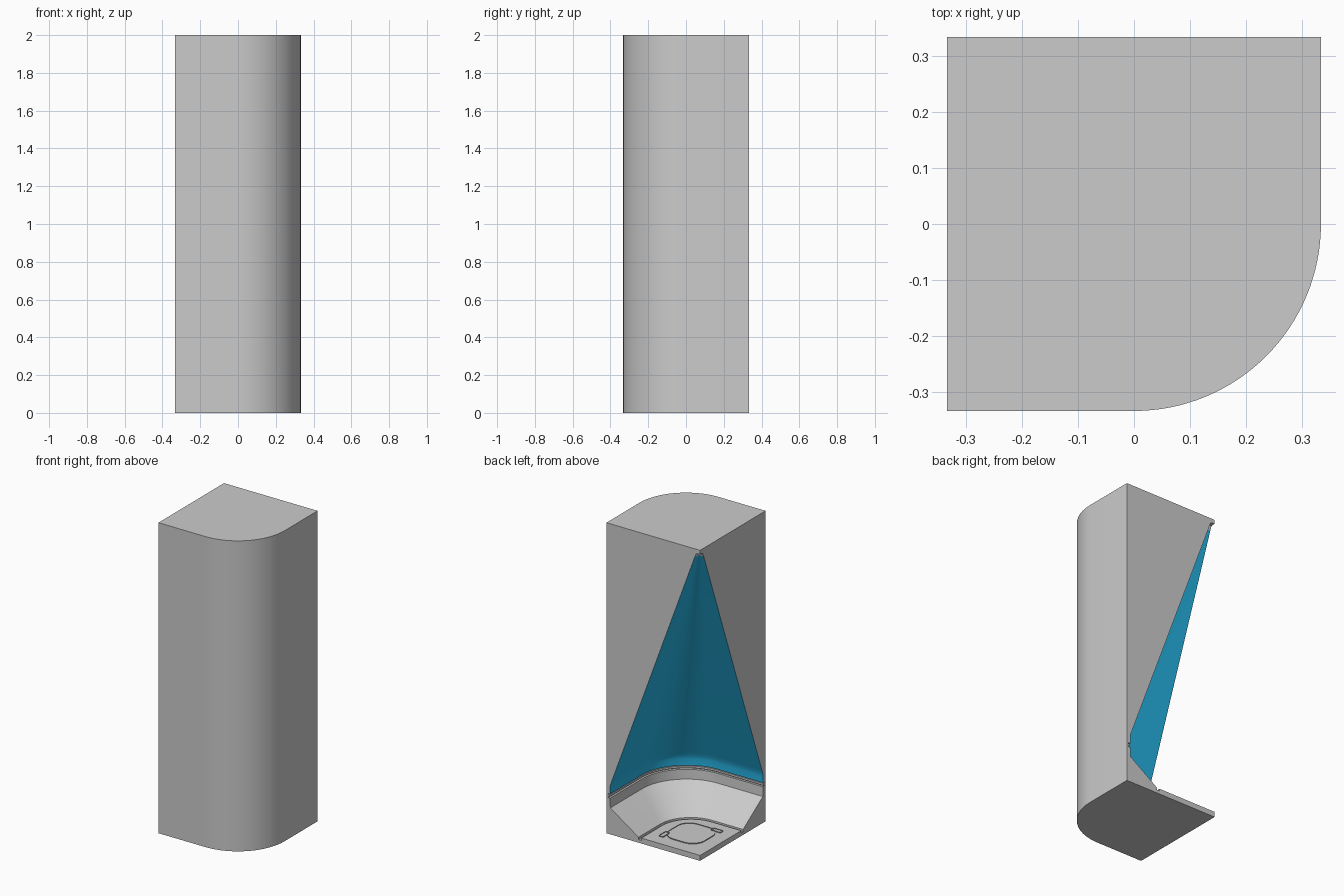
import bpy, bmesh
from math import sin, cos, pi, radians

if "Cube" in bpy.data.objects:
    bpy.data.objects.remove(bpy.data.objects["Cube"])

H = 1 / 3  # half width of the square footprint

# L-shaped path with one rounded corner, scaled out of the open back-left corner
PATH = [(1, 0)]
for i in range(33):
    a = pi / 2 * i / 32
    PATH.append((0.5 + 0.5 * cos(a), -0.5 - 0.5 * sin(a)))
PATH.append((0, -1))


def material(name, color):
    m = bpy.data.materials.new(name)
    m.diffuse_color = color
    m.use_nodes = True
    m.node_tree.nodes["Principled BSDF"].inputs["Base Color"].default_value = m.diffuse_color
    return m


def finish(bm, name, mats=()):
    bmesh.ops.remove_doubles(bm, verts=bm.verts, dist=1e-5)
    bmesh.ops.recalc_face_normals(bm, faces=bm.faces)
    me = bpy.data.meshes.new(name)
    bm.to_mesh(me)
    bm.free()
    for m in mats:
        me.materials.append(m)
    ob = bpy.data.objects.new(name, me)
    bpy.context.collection.objects.link(ob)
    bpy.ops.object.select_all(action='DESELECT')
    ob.select_set(True)
    bpy.context.view_layer.objects.active = ob
    bpy.ops.object.shade_smooth_by_angle(angle=radians(25))
    return ob


def sweep(name, profile, mats=(), blue=()):
    """Sweep a closed (wall position, height) profile along the path."""
    bm = bmesh.new()
    rows = [[bm.verts.new((-H + (d + H) * u, H + (d + H) * v, z)) for u, v in PATH]
            for d, z in profile]
    n = len(rows)
    for k in range(n):
        a, b = rows[k], rows[(k + 1) % n]
        for i in range(len(PATH) - 1):
            f = bm.faces.new((a[i], a[i + 1], b[i + 1], b[i]))
            f.material_index = 1 if k in blue else 0
    bm.faces.new([r[0] for r in rows])
    bm.faces.new([r[-1] for r in rows])
    return finish(bm, name, mats)


grey = material("grey", (0.8, 0.8, 0.8, 1))
blue = material("blue", (0.02, 0.47, 0.8, 1))

# Housing: outer shell, tapering blue cavity, seam slot, bowl and grooved floor
sweep("housing", [
    (H, 0), (H, 2), (-H, 2), (-H, 1.975), (-0.305, 1.97), (-0.295, 1.945),
    (0.296, 0.345), (0.305, 0.32), (0.308, 0.30), (0.308, 0.258),
    (0.322, 0.258), (0.322, 0.232), (0.308, 0.232),
    (0.306, 0.17), (0.105, 0.035), (0.105, 0.02), (0.085, 0.02), (0.085, 0.035),
    (-H, 0.035), (-H, 0)],
    (grey, blue), blue=(5, 6, 7, 8))

# Sealing strip sitting in the seam slot
sweep("seal_strip", [(0.323, 0.239), (0.323, 0.251), (0.312, 0.251), (0.312, 0.239)])


def floor_plate(name, cx, cy, sx, sy, r, rim):
    """Low rounded plate on the floor with a recessed centre."""
    bm = bmesh.new()
    ring = []
    for qx, qy, a0 in ((1, 1, 0), (-1, 1, 90), (-1, -1, 180), (1, -1, 270)):
        for i in range(9):
            a = radians(a0 + 90 * i / 8)
            ring.append((cx + qx * (sx / 2 - r) + r * cos(a),
                         cy + qy * (sy / 2 - r) + r * sin(a)))
    low = [bm.verts.new((x, y, 0.034)) for x, y in ring]
    top = [bm.verts.new((x, y, 0.041)) for x, y in ring]
    for i in range(len(ring)):
        j = (i + 1) % len(ring)
        bm.faces.new((low[i], low[j], top[j], top[i]))
    cap = bm.faces.new(top)
    bmesh.ops.inset_region(bm, faces=[cap], thickness=rim)
    res = bmesh.ops.extrude_discrete_faces(bm, faces=[cap])["faces"][0]
    inner = list(res.verts)
    outer = [v for v in bm.verts if v not in inner]
    for v in inner:
        v.co.z -= 0.004
    # wall between the rim and the recess
    for v, w in [(l.vert, l.link_loop_next.vert) for l in res.loops]:
        def mate(p):
            return min(outer, key=lambda o: (o.co - p.co).length)
        if not bm.edges.get((mate(v), mate(w))):
            continue
        bm.faces.new((v, w, mate(w), mate(v)))
    return finish(bm, name)


# Rounded floor tray with a latch at each side corner
floor_plate("floor_tray", -0.12, 0.12, 0.25, 0.25, 0.085, 0.008)
floor_plate("latch_right", 0.0, 0.22, 0.03, 0.07, 0.006, 0.006)
floor_plate("latch_front", -0.22, 0.0, 0.07, 0.03, 0.006, 0.006)
